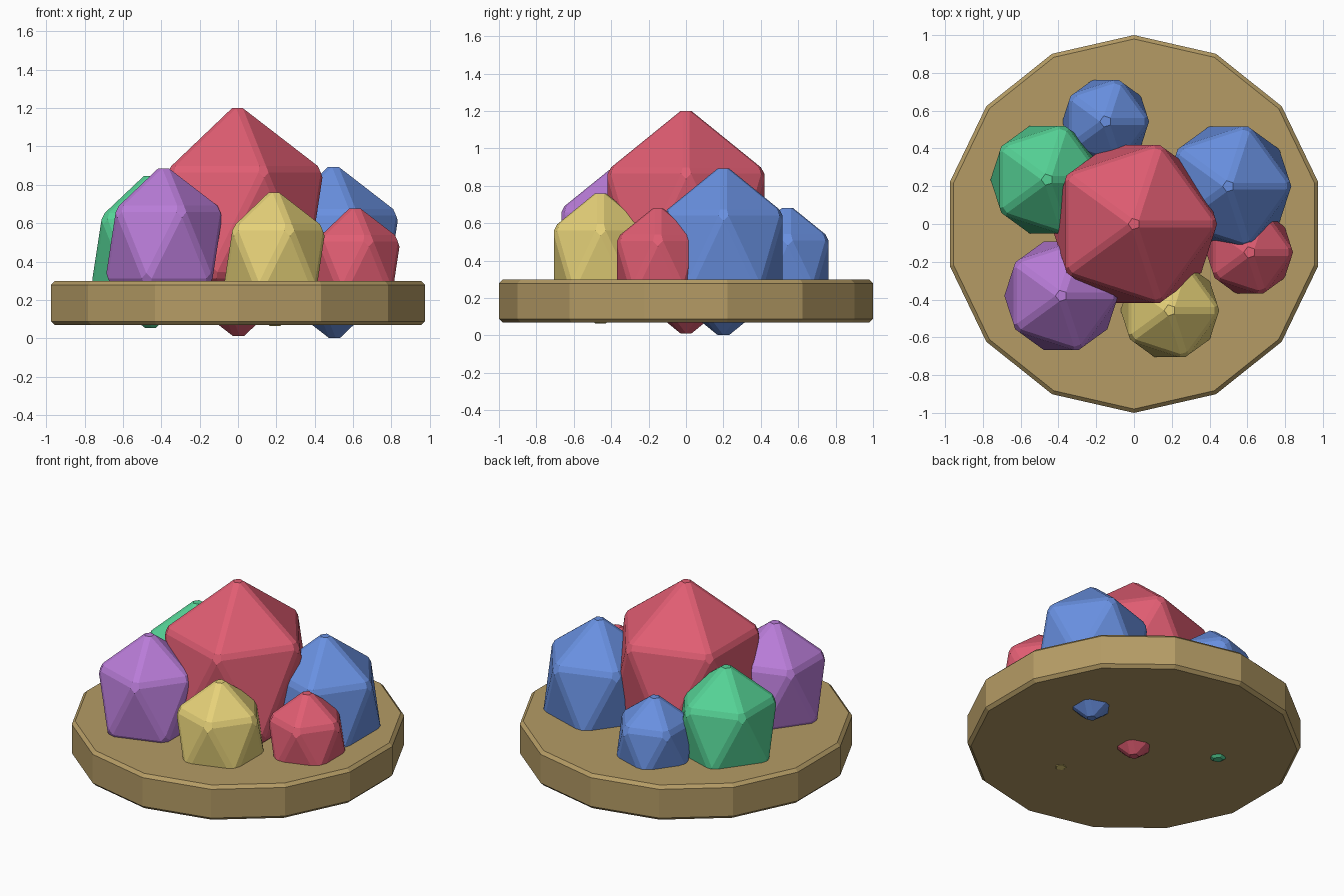
import bpy

if "Cube" in bpy.data.objects:
    bpy.data.objects.remove(bpy.data.objects["Cube"])

COLOURS = {
    "red": (0.75, 0.11, 0.17, 1),
    "blue": (0.14, 0.28, 0.75, 1),
    "green": (0.09, 0.64, 0.30, 1),
    "purple": (0.48, 0.20, 0.68, 1),
    "yellow": (0.79, 0.64, 0.19, 1),
    "sand": (0.46, 0.33, 0.13, 1),
}
materials = {}
for key, rgba in COLOURS.items():
    materials[key] = bpy.data.materials.new(key)
    materials[key].diffuse_color = rgba


def finish(name, colour):
    """Name, colour and chamfer the active object."""
    ob = bpy.context.object
    ob.name = name
    ob.data.materials.append(materials[colour])
    bevel = ob.modifiers.new("chamfer", "BEVEL")
    bevel.width = 0.02
    bevel.segments = 1
    bevel.limit_method = 'ANGLE'
    return ob


def gem(name, colour, x, y, z, r, rz):
    """Stretched icosahedron with chamfered edges."""
    bpy.ops.mesh.primitive_ico_sphere_add(subdivisions=1, radius=1, location=(x, y, z))
    bpy.context.object.scale = (r, r, rz)
    bpy.ops.object.transform_apply(location=False, rotation=False, scale=True)
    finish(name, colour)


# Fourteen-sided base plate
bpy.ops.mesh.primitive_cylinder_add(vertices=14, radius=1, depth=0.23, location=(0, 0, 0.183))
finish("base_plate", "sand")

# Gem cluster
gem("centre_gem", "red", 0, 0, 0.605, 0.5, 0.624)
gem("right_gem", "blue", 0.5, 0.2, 0.447, 0.38, 0.476)
gem("left_gem", "green", -0.46, 0.235, 0.45, 0.343, 0.425)
gem("front_left_gem", "purple", -0.385, -0.38, 0.485, 0.345, 0.43)
gem("front_gem", "yellow", 0.19, -0.457, 0.412, 0.30, 0.377)
gem("front_right_gem", "red", 0.612, -0.15, 0.377, 0.265, 0.33)
gem("back_gem", "blue", -0.15, 0.543, 0.38, 0.265, 0.33)

for m in bpy.data.materials:
    if m.users and not m.is_grease_pencil:
        m.use_nodes = True
        m.node_tree.nodes["Principled BSDF"].inputs["Base Color"].default_value = m.diffuse_color
